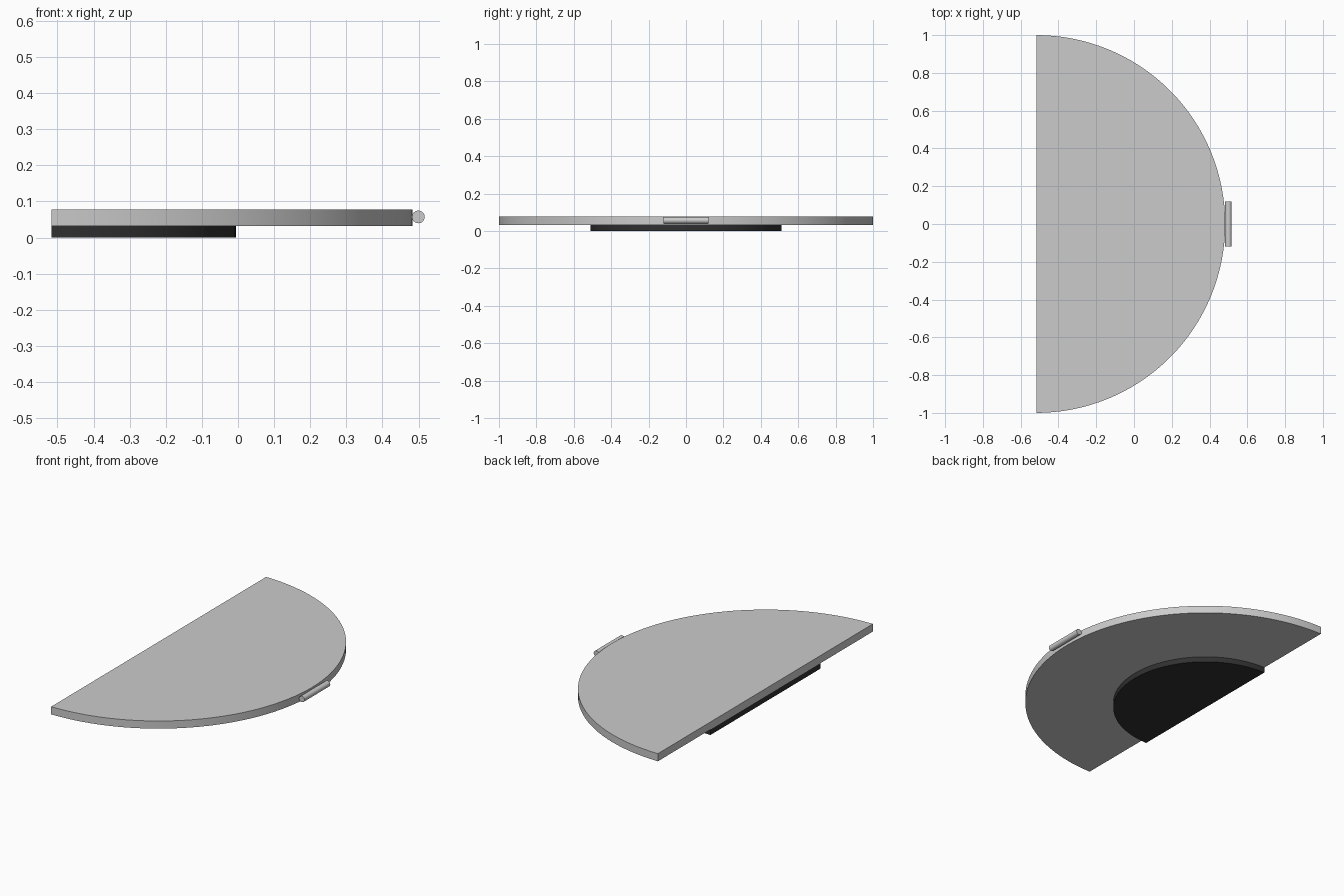
import bpy, bmesh, math

if "Cube" in bpy.data.objects:
    bpy.data.objects.remove(bpy.data.objects["Cube"])

X0 = -0.517  # plane of the straight edge


def half_disc(name, radius, z0, z1, segs=64):
    bm = bmesh.new()
    pts = []
    for i in range(segs + 1):
        a = -math.pi / 2 + math.pi * i / segs
        pts.append(bm.verts.new((X0 + radius * math.cos(a), radius * math.sin(a), z0)))
    face = bm.faces.new(pts)
    ext = bmesh.ops.extrude_face_region(bm, geom=[face])
    top = [v for v in ext["geom"] if isinstance(v, bmesh.types.BMVert)]
    bmesh.ops.translate(bm, verts=top, vec=(0, 0, z1 - z0))
    bmesh.ops.recalc_face_normals(bm, faces=bm.faces)
    mesh = bpy.data.meshes.new(name)
    bm.to_mesh(mesh)
    bm.free()
    obj = bpy.data.objects.new(name, mesh)
    bpy.context.collection.objects.link(obj)
    return obj


def smooth(obj):
    bpy.ops.object.select_all(action='DESELECT')
    obj.select_set(True)
    bpy.context.view_layer.objects.active = obj
    bpy.ops.object.shade_smooth_by_angle(angle=math.radians(30))


# Large half-round plate
plate = half_disc("half_round_plate", 1.0, 0.032, 0.077)
smooth(plate)

# Smaller dark pad beneath it
pad = half_disc("base_pad", 0.511, 0.0, 0.032)
dark = bpy.data.materials.new("dark_pad")
dark.diffuse_color = (0.03, 0.03, 0.03, 1)
dark.use_nodes = True
dark.node_tree.nodes["Principled BSDF"].inputs["Base Color"].default_value = dark.diffuse_color
pad.data.materials.append(dark)
smooth(pad)

# Round bar handle at the middle of the curved rim
bpy.ops.mesh.primitive_cylinder_add(vertices=32, radius=0.0175, depth=0.24,
                                    location=(0.4995, 0, 0.057),
                                    rotation=(math.pi / 2, 0, 0))
handle = bpy.context.object
handle.name = "handle_bar"
smooth(handle)
